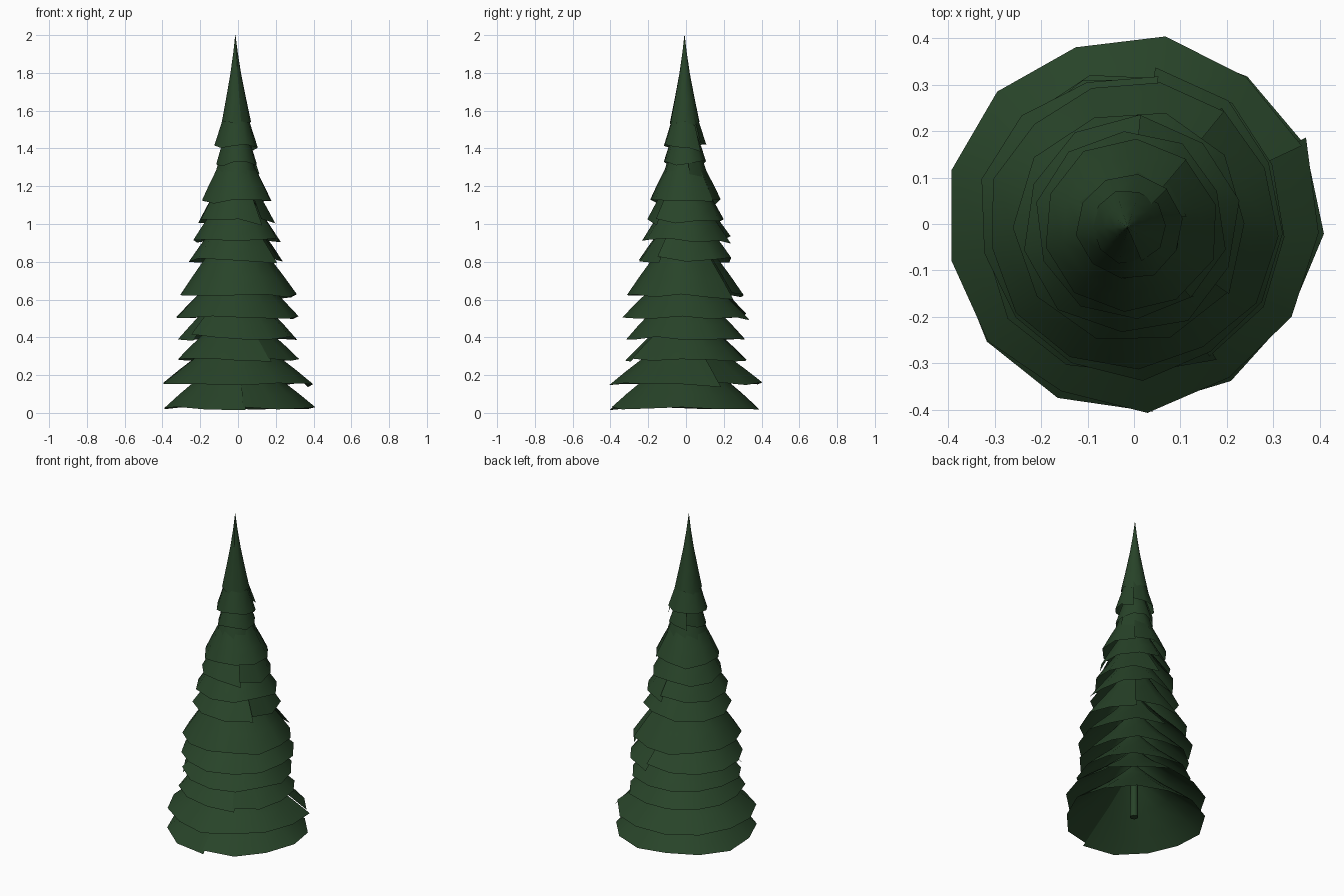
import bpy, bmesh, random
from math import cos, sin, radians, tau
from mathutils import Vector

cube = bpy.data.objects.get("Cube")
if cube:
    bpy.data.objects.remove(cube, do_unlink=True)

random.seed(4)

green = bpy.data.materials.new("needle_green")
green.use_nodes = True
colour = (0.021, 0.057, 0.022, 1)
green.diffuse_color = colour
bsdf = green.node_tree.nodes["Principled BSDF"]
bsdf.inputs["Base Color"].default_value = colour
bsdf.inputs["Roughness"].default_value = 0.9


def finish(bm, name):
    mesh = bpy.data.meshes.new(name)
    bm.to_mesh(mesh)
    bm.free()
    mesh.materials.append(green)
    obj = bpy.data.objects.new(name, mesh)
    bpy.context.collection.objects.link(obj)
    for poly in mesh.polygons:
        poly.use_smooth = True
    return obj


def skirt(name, radius, z, rise, slit, profile):
    """Open cone wrapped round the trunk, its two ends parting at a slit."""
    bm = bmesh.new()
    columns = []
    # Wide tiers have more sides; narrow ones have a more ragged rim
    sides = 13 if radius > 0.3 else 10
    ragged = 0.009 if radius > 0.3 else 0.014
    for i in range(sides + 1):
        # The last column overlaps the first and droops slightly below it
        end = 1 if i == sides else 0
        a = radians(slit) + tau * i / sides + 0.03 * end
        wobble = random.uniform(0.97, 1.03) + 0.01 * end
        lift = random.uniform(-ragged, ragged) - 0.013 * end
        if i == 0:
            lift += 0.013
        column = []
        for share, height in profile:
            r = radius * share * (1 + (wobble - 1) * share)
            h = z + rise * height + lift * share
            # The whole tree leans very slightly towards its tip
            column.append(bm.verts.new((r * cos(a) - 0.007 * h,
                                        r * sin(a) - 0.004 * h, h)))
        columns.append(column)
    for left, right in zip(columns, columns[1:]):
        for k in range(len(profile) - 1):
            bm.faces.new((left[k], right[k], right[k + 1], left[k + 1]))
    return finish(bm, name)


# Branch tiers: radius, rim height, rise, slit angle
branch = [(1, 0), (0.79, 0.21), (0.5, 0.48), (0.25, 0.75), (0.04, 1)]
tiers = [
    (0.4, 0.025, 0.35, -86), (0.4, 0.155, 0.33, 25),
    (0.33, 0.28, 0.32, -60), (0.32, 0.395, 0.35, -140),
    (0.33, 0.505, 0.35, 80), (0.308, 0.62, 0.46, 51),
    (0.25, 0.81, 0.36, -35), (0.235, 0.915, 0.36, 85),
    (0.205, 1.015, 0.38, -50), (0.188, 1.12, 0.4, 50),
    (0.124, 1.24, 0.4, 10), (0.11, 1.32, 0.36, 120),
]
for n, (radius, z, rise, slit) in enumerate(tiers, 1):
    skirt(f"branch_tier_{n}", radius, z, rise, slit, branch)

# Slender pointed crown
crown = [(1, 0), (0.67, 0.28), (0.36, 0.56), (0.15, 0.8), (0.01, 1)]
skirt("crown_skirt", 0.114, 1.41, 0.43, 45, crown)
skirt("crown_tip", 0.08, 1.53, 0.47, -70, crown)

# Thin trunk running up inside the tiers
bm = bmesh.new()
bmesh.ops.create_cone(bm, cap_ends=True, segments=8, radius1=0.024,
                      radius2=0.004, depth=1.75)
bmesh.ops.translate(bm, verts=bm.verts, vec=Vector((0, 0, 0.915)))
trunk = finish(bm, "trunk")
for poly in trunk.data.polygons:
    poly.use_smooth = len(poly.vertices) == 4
